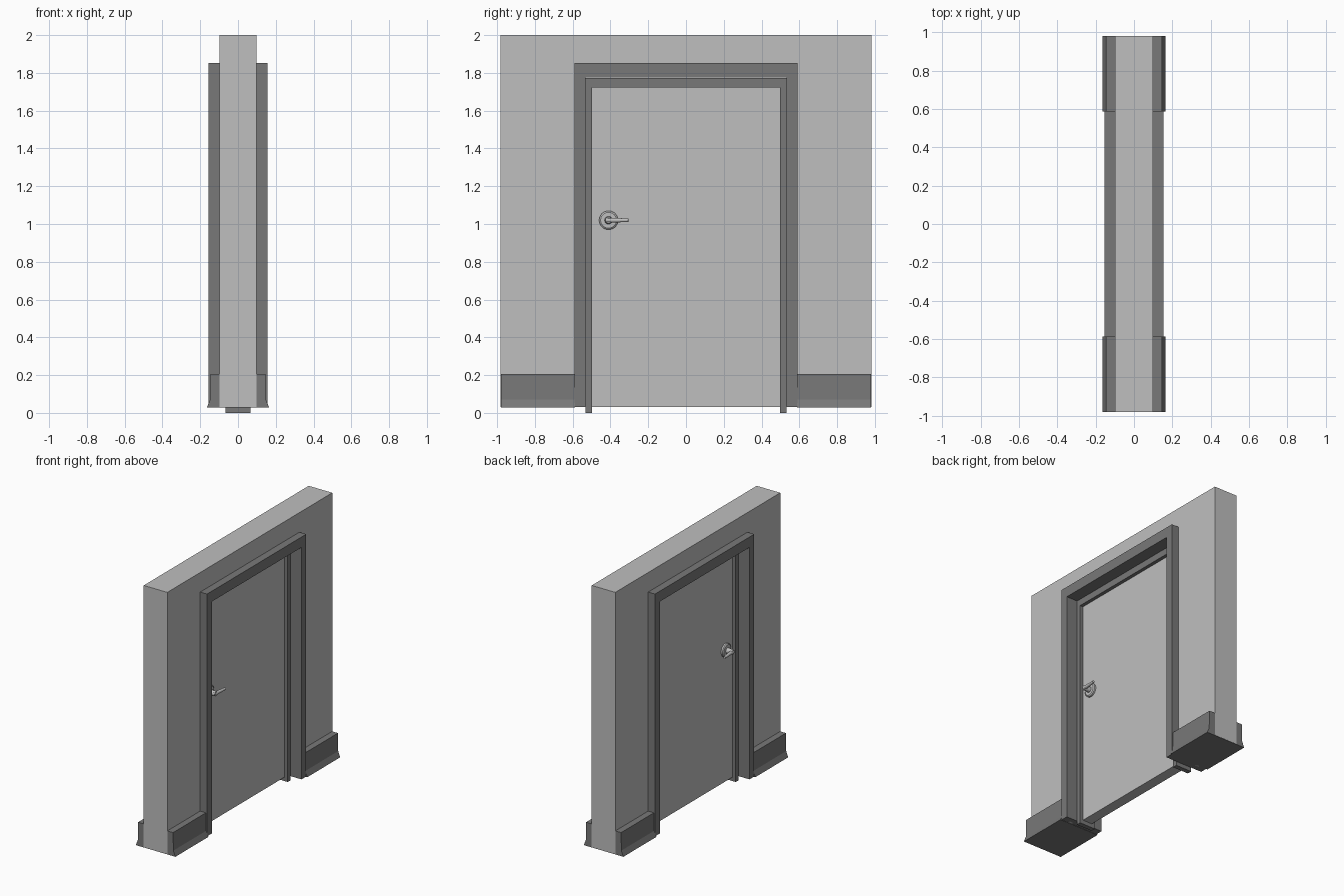
import bpy, bmesh, math
from mathutils import Matrix, Vector

if "Cube" in bpy.data.objects:
    bpy.data.objects.remove(bpy.data.objects["Cube"])


def material(name, v):
    m = bpy.data.materials.new(name)
    m.diffuse_color = (v, v, v, 1)
    m.use_nodes = True
    m.node_tree.nodes["Principled BSDF"].inputs["Base Color"].default_value = m.diffuse_color
    return m


LIGHT = material("light_grey", 0.52)
DARK = material("dark_grey", 0.19)


def finish(name, bm, mat):
    bmesh.ops.recalc_face_normals(bm, faces=bm.faces)
    me = bpy.data.meshes.new(name)
    bm.to_mesh(me)
    bm.free()
    ob = bpy.data.objects.new(name, me)
    me.materials.append(mat)
    bpy.context.collection.objects.link(ob)
    return ob


def extrude(name, points, offset, mat):
    """Extrude a planar polygon along an offset vector."""
    bm = bmesh.new()
    face = bm.faces.new([bm.verts.new(p) for p in points])
    res = bmesh.ops.extrude_face_region(bm, geom=[face])
    verts = [v for v in res["geom"] if isinstance(v, bmesh.types.BMVert)]
    bmesh.ops.translate(bm, verts=verts, vec=offset)
    return finish(name, bm, mat)


def portal(name, outer, inner, z0, top, head, half, mat):
    """Upside-down U around the doorway, running through the wall in x."""
    yz = [(-outer, z0), (-outer, top), (outer, top), (outer, z0),
          (inner, z0), (inner, head), (-inner, head), (-inner, z0)]
    return extrude(name, [(-half, y, z) for y, z in yz], (2 * half, 0, 0), mat)


# Wall and the two nested door frames
portal("wall", 0.981, 0.57, 0.03, 2.0, 1.82, 0.098, LIGHT)
portal("casing", 0.59, 0.533, 0.03, 1.853, 1.775, 0.155, DARK)
portal("door_jamb", 0.532, 0.497, 0.0, 1.772, 1.722, 0.066, DARK)

# Door leaf
extrude("door", [(-0.04, -0.497, 0.03), (-0.04, 0.497, 0.03),
                 (-0.04, 0.497, 1.722), (-0.04, -0.497, 1.722)], (0.08, 0, 0), LIGHT)

# Baseboards with flared foot, passing under the wall on both sides
half_profile = [(0.165, 0.028), (0.148, 0.07), (0.146, 0.205)]
profile = half_profile + [(-x, z) for x, z in reversed(half_profile)]
for side, label in ((-1, "left"), (1, "right")):
    extrude("baseboard_" + label, [(x, side * 0.588, z) for x, z in profile],
            (0, side * 0.392, 0), DARK)


def rod(bm, a, b, r1, r2, segs=32):
    a, b = Vector(a), Vector(b)
    d = b - a
    mat = Matrix.Translation((a + b) / 2) @ d.to_track_quat('Z', 'Y').to_matrix().to_4x4()
    bmesh.ops.create_cone(bm, cap_ends=True, segments=segs, radius1=r1, radius2=r2,
                          depth=d.length, matrix=mat)


# Lever handles on both door faces
Y, Z = -0.41, 1.02
for s, label in ((1, "front"), (-1, "back")):
    bm = bmesh.new()
    rod(bm, (s * 0.038, Y, Z), (s * 0.052, Y, Z), 0.05, 0.05)
    rod(bm, (s * 0.052, Y, Z), (s * 0.058, Y, Z), 0.05, 0.042)
    rod(bm, (s * 0.055, Y, Z), (s * 0.105, Y, Z), 0.021, 0.017)
    rod(bm, (s * 0.095, Y - 0.012, Z), (s * 0.106, Y + 0.105, Z), 0.014, 0.009, 20)
    ob = finish("handle_" + label, bm, LIGHT)
    bpy.ops.object.select_all(action='DESELECT')
    ob.select_set(True)
    bpy.context.view_layer.objects.active = ob
    bpy.ops.object.shade_smooth_by_angle(angle=math.radians(30))
